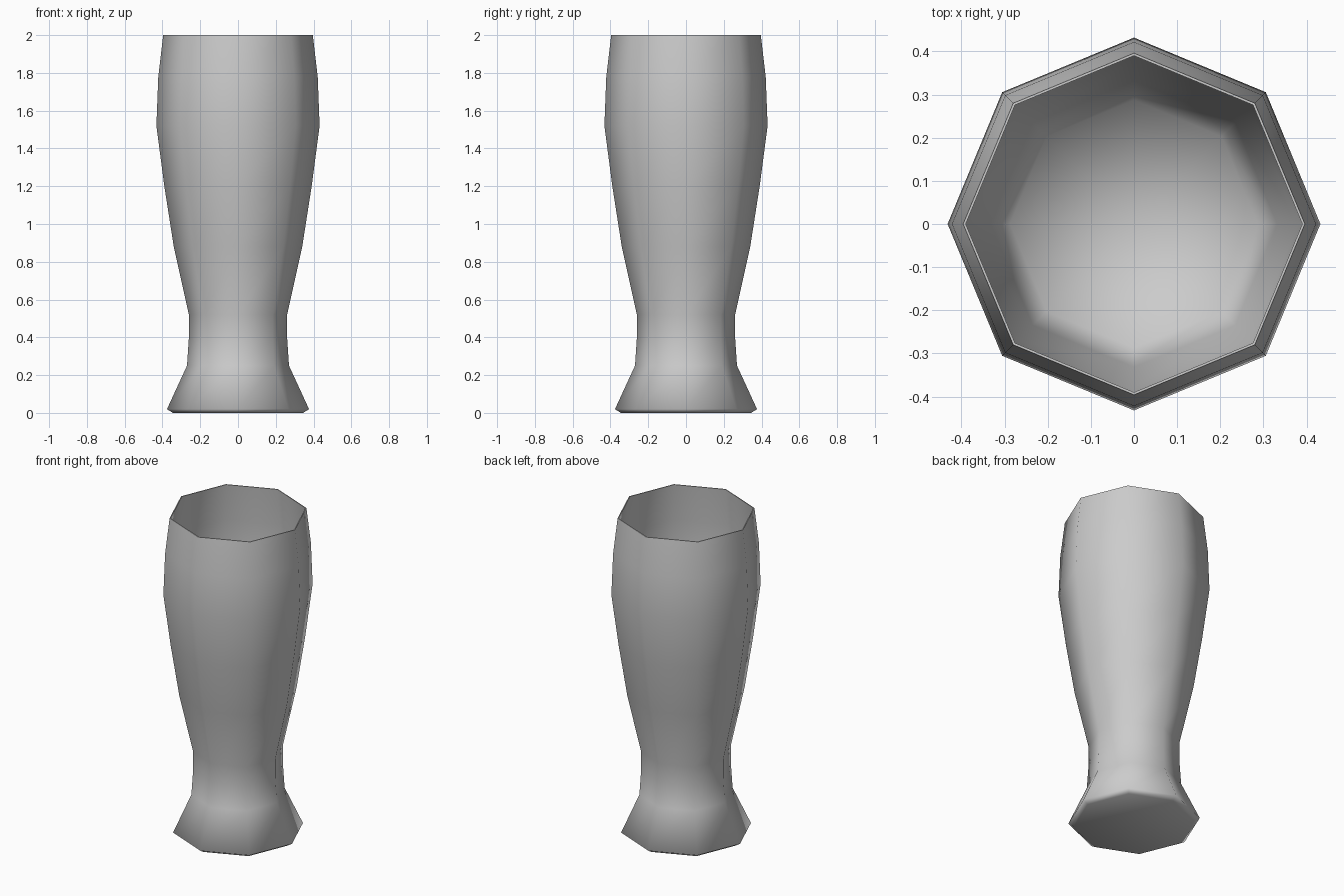
import bpy, bmesh, math

if "Cube" in bpy.data.objects:
    bpy.data.objects.remove(bpy.data.objects["Cube"])

SIDES = 8

# Profile (radius, height): foot, neck, bulging body, thin lip, then inner wall
profile = [
    (0.345, 0.0), (0.376, 0.02), (0.27, 0.25), (0.26, 0.40), (0.26, 0.52),
    (0.34, 0.88), (0.39, 1.20), (0.432, 1.52), (0.422, 1.78), (0.396, 2.0),
    (0.390, 2.0), (0.413, 1.77), (0.423, 1.52), (0.381, 1.20), (0.332, 0.88),
    (0.287, 0.68),
]

bm = bmesh.new()
rings = []
for r, z in profile:
    rings.append([bm.verts.new((r * math.cos(2 * math.pi * i / SIDES),
                                r * math.sin(2 * math.pi * i / SIDES), z))
                  for i in range(SIDES)])

# Walls
for a, b in zip(rings, rings[1:]):
    for i in range(SIDES):
        j = (i + 1) % SIDES
        bm.faces.new((a[i], a[j], b[j], b[i]))

# Base and inner floor
bm.faces.new(rings[0][::-1])
centre = bm.verts.new((0, 0, profile[-1][1]))
for i in range(SIDES):
    bm.faces.new((rings[-1][i], rings[-1][(i + 1) % SIDES], centre))

mesh = bpy.data.meshes.new("drinking_glass")
bm.to_mesh(mesh)
bm.free()
glass = bpy.data.objects.new("drinking_glass", mesh)
bpy.context.collection.objects.link(glass)

# Smooth walls with a crisp lip and foot edge
bpy.context.view_layer.objects.active = glass
glass.select_set(True)
bpy.ops.object.shade_smooth_by_angle(angle=math.radians(80))
